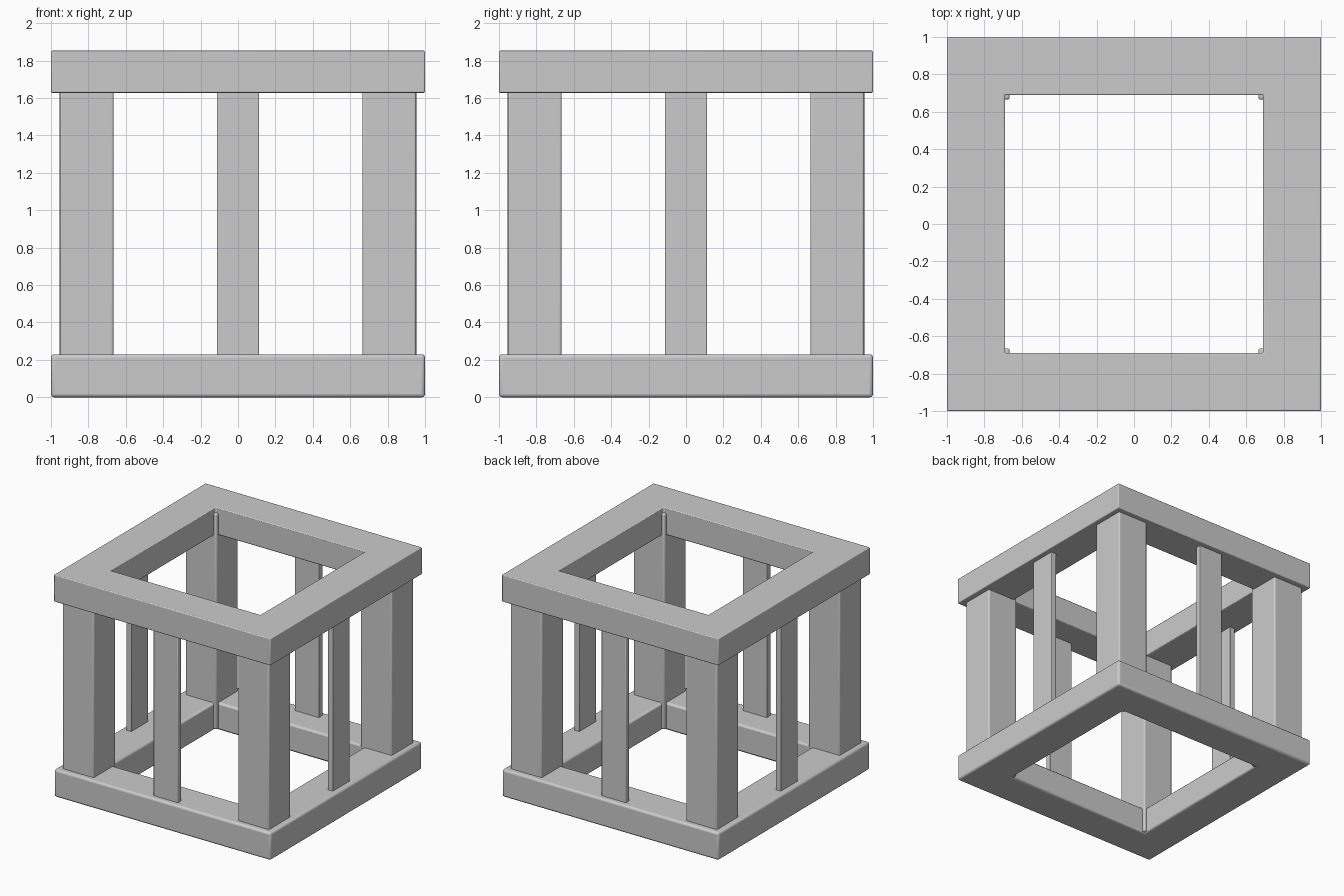
import bpy, bmesh, math

if "Cube" in bpy.data.objects:
    bpy.data.objects.remove(bpy.data.objects["Cube"])


def finish(name, bm, bevel):
    bmesh.ops.recalc_face_normals(bm, faces=bm.faces[:])
    mesh = bpy.data.meshes.new(name)
    bm.to_mesh(mesh)
    bm.free()
    obj = bpy.data.objects.new(name, mesh)
    bpy.context.collection.objects.link(obj)
    mod = obj.modifiers.new("soft_edges", 'BEVEL')
    mod.width = bevel
    mod.segments = 3
    mod.limit_method = 'ANGLE'
    bpy.ops.object.select_all(action='DESELECT')
    obj.select_set(True)
    bpy.context.view_layer.objects.active = obj
    bpy.ops.object.shade_smooth_by_angle(angle=math.radians(40))
    return obj


def square_frame(name, outer, inner, z0, z1, bevel):
    bm = bmesh.new()
    corners = [(-1, -1), (1, -1), (1, 1), (-1, 1)]
    # profile of one mitred corner, swept around the four corners
    profile = [(outer, z0), (outer, z1), (inner, z1), (inner, z0)]
    rings = [[bm.verts.new((sx * r, sy * r, z)) for r, z in profile]
             for sx, sy in corners]
    for i in range(4):
        a, b = rings[i], rings[(i + 1) % 4]
        for j in range(4):
            k = (j + 1) % 4
            bm.faces.new((a[j], b[j], b[k], a[k]))
    return finish(name, bm, bevel)


def box(name, x, y, size_x, size_y, z0, z1, bevel):
    bm = bmesh.new()
    bmesh.ops.create_cube(bm, size=1)
    for v in bm.verts:
        v.co = (x + v.co.x * size_x, y + v.co.y * size_y,
                (z0 + z1) / 2 + v.co.z * (z1 - z0))
    return finish(name, bm, bevel)


# Base and top frames
square_frame("base_frame", 1.0, 0.69, 0.0, 0.23, 0.018)
square_frame("top_frame", 1.0, 0.69, 1.628, 1.853, 0.007)

# Corner posts, slightly proud of the inner frame corners
for sx, side in ((-1, "left"), (1, "right")):
    for sy, end in ((-1, "front"), (1, "back")):
        box(f"{end}_{side}_post", sx * 0.809, sy * 0.809,
            0.288, 0.288, 0.01, 1.81, 0.012)

# Thin slats midway along each side
for s, end, side in ((-1, "front", "left"), (1, "back", "right")):
    box(f"{end}_slat", 0, s * 0.93, 0.226, 0.048, 0.1, 1.75, 0.006)
    box(f"{side}_slat", s * 0.93, 0, 0.048, 0.226, 0.1, 1.75, 0.006)
